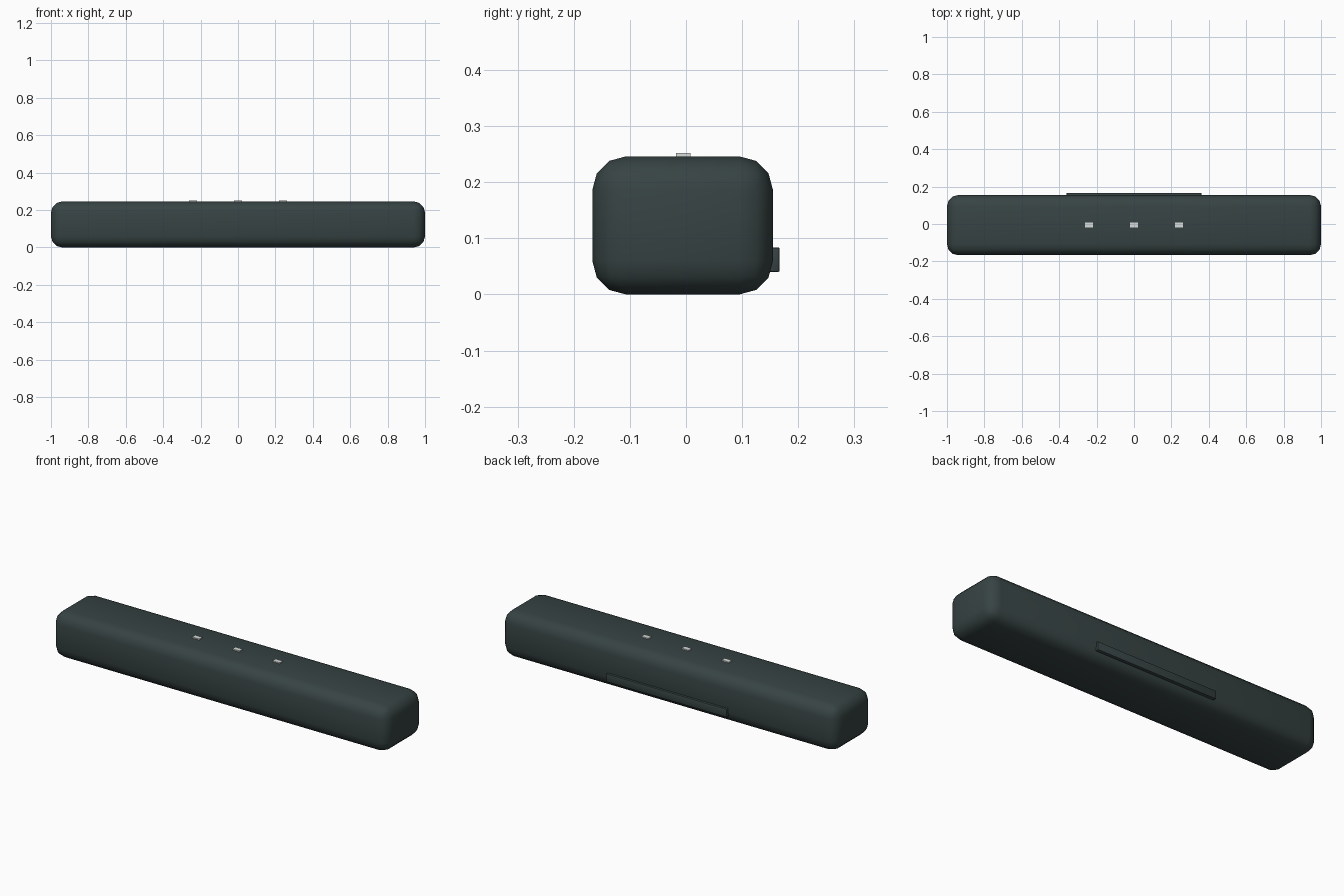
import bpy

if "Cube" in bpy.data.objects:
    bpy.data.objects.remove(bpy.data.objects["Cube"])


def material(name, rgb):
    m = bpy.data.materials.new(name)
    m.diffuse_color = (*rgb, 1)
    m.use_nodes = True
    m.node_tree.nodes["Principled BSDF"].inputs["Base Color"].default_value = m.diffuse_color
    return m


charcoal = material("charcoal", (0.038, 0.056, 0.056))
pale_grey = material("pale grey", (0.68, 0.72, 0.70))


def box(name, lo, hi, mat, bevel=0, segments=1):
    """Box between two corners with optional rounded edges."""
    bpy.ops.mesh.primitive_cube_add(
        size=1, location=[(a + b) / 2 for a, b in zip(lo, hi)])
    ob = bpy.context.object
    ob.name = name
    ob.scale = [b - a for a, b in zip(lo, hi)]
    bpy.ops.object.transform_apply(location=False, rotation=False, scale=True)
    ob.data.materials.append(mat)
    if bevel:
        mod = ob.modifiers.new("rounding", "BEVEL")
        mod.width = bevel
        mod.segments = segments
        bpy.ops.object.modifier_apply(modifier=mod.name)
        bpy.ops.object.shade_smooth_by_angle()
    return ob


# Long rounded body
box("speaker_body", (-1, -0.167, 0), (1, 0.155, 0.246), charcoal, 0.06, 3)

# Connector panel low on the back
box("rear_panel", (-0.36, 0.143, 0.04), (0.36, 0.167, 0.084), charcoal, 0.003, 2)

# Three small buttons along the top
for i, x in enumerate((-0.24, 0, 0.24)):
    box(f"top_button_{i + 1}", (x - 0.021, -0.018, 0.244),
        (x + 0.021, 0.008, 0.252), pale_grey)
